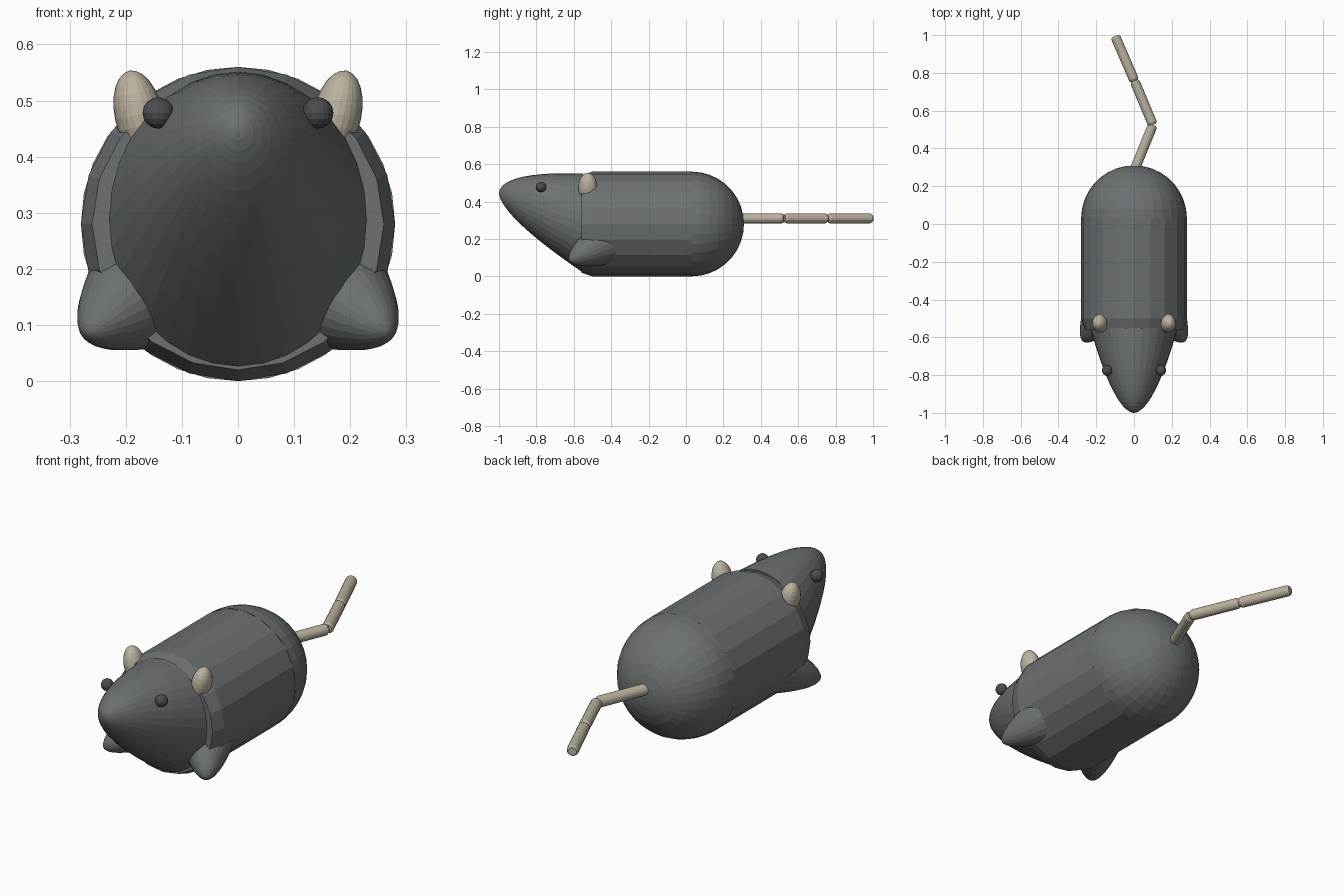
import bpy, bmesh, math
from mathutils import Vector, Matrix

if "Cube" in bpy.data.objects:
    bpy.data.objects.remove(bpy.data.objects["Cube"])


def material(name, rgb):
    m = bpy.data.materials.new(name)
    m.diffuse_color = (*rgb, 1)
    m.use_nodes = True
    m.node_tree.nodes["Principled BSDF"].inputs["Base Color"].default_value = m.diffuse_color
    return m


GREY = material("dark_grey", (0.15, 0.165, 0.17))
BEIGE = material("beige", (0.50, 0.45, 0.35))
BLACK = material("eye_grey", (0.07, 0.075, 0.08))


def loft(name, rings, sides, mat, matrix=Matrix()):
    """Rings of (along, half width, half height, height offset), along -y."""
    bm = bmesh.new()
    loops = []
    for y, rx, rz, cz in rings:
        loops.append([bm.verts.new((rx * math.sin(2 * math.pi * i / sides), y,
                                    cz + rz * math.cos(2 * math.pi * i / sides)))
                      for i in range(sides)])
    for a, b in zip(loops, loops[1:]):
        for i in range(sides):
            j = (i + 1) % sides
            bm.faces.new((a[i], a[j], b[j], b[i]))
    bm.faces.new(loops[0])
    bm.faces.new(loops[-1])
    return finish(name, bm, mat, matrix)


def finish(name, bm, mat, matrix):
    bm.transform(matrix)
    bmesh.ops.recalc_face_normals(bm, faces=bm.faces)
    me = bpy.data.meshes.new(name)
    bm.to_mesh(me)
    bm.free()
    me.materials.append(mat)
    ob = bpy.data.objects.new(name, me)
    bpy.context.collection.objects.link(ob)
    return ob


def ellipsoid(name, centre, radii, tilt, mat, seg=24):
    bm = bmesh.new()
    bmesh.ops.create_uvsphere(bm, u_segments=seg, v_segments=seg // 2, radius=1)
    mx = (Matrix.Translation(centre) @ Matrix.Rotation(tilt, 4, 'Y')
          @ Matrix.Diagonal((*radii, 1)))
    return finish(name, bm, mat, mx)


def bullet(length, rx, rz, power, drop=0.0, n=14):
    """Rounded-nose profile, tip at y = 0, opening towards +y."""
    out = []
    for i in range(n + 1):
        t = max(i / n, 0.015) ** 2
        out.append((length * t, rx * t ** power, rz * t ** power, -drop * t))
    return out


# body barrel with chamfered front
loft("body", [(-0.56, 0.26, 0.26, 0.28), (-0.5, 0.28, 0.28, 0.28),
              (0.03, 0.28, 0.28, 0.28)], 20, GREY)

# rounded rump
loft("rump", [(0.03 + 0.28 * math.sin(a), 0.28 * math.cos(a), 0.28 * math.cos(a), 0.28)
              for a in [math.radians(89.9 * i / 9) for i in range(10)]], 32, GREY)

# head, nose set high
loft("head", bullet(0.45, 0.232, 0.265, 0.55, 0.16), 32, GREY,
     Matrix.Translation((0, -1, 0.445)))

# paired ears, eyes and feet
for side, s in (("right", 1), ("left", -1)):
    ellipsoid(side + "_ear", (s * 0.177, -0.525, 0.475), (0.043, 0.05, 0.08),
              s * math.radians(12), BEIGE)
    ellipsoid(side + "_eye", (s * 0.142, -0.775, 0.478), (0.028,) * 3, 0, BLACK, 16)
    axis = Vector((s * -0.5, 0.75, 0.38)).normalized()
    turn = Vector((0, 1, 0)).rotation_difference(axis).to_matrix().to_4x4()
    loft(side + "_foot", bullet(0.27, 0.13, 0.13, 0.55), 24, GREY,
         Matrix.Translation((s * 0.268, -0.622, 0.085)) @ turn)

# tail of three straight links
points = [Vector(p) for p in ((0, 0.28, 0.31), (0.1, 0.525, 0.31),
                              (0.003, 0.757, 0.31), (-0.1, 0.995, 0.31))]
for k, (a, b) in enumerate(zip(points, points[1:])):
    d = b - a
    turn = Matrix.Rotation(math.atan2(-d.x, d.y), 4, 'Z')
    r, e = 0.026, 0.012
    loft(f"tail_link_{k + 1}", [(0, r - 0.007, r - 0.007, 0), (e, r, r, 0),
                                (d.length - e, r, r, 0),
                                (d.length, r - 0.007, r - 0.007, 0)],
         16, BEIGE, Matrix.Translation(a) @ turn)
